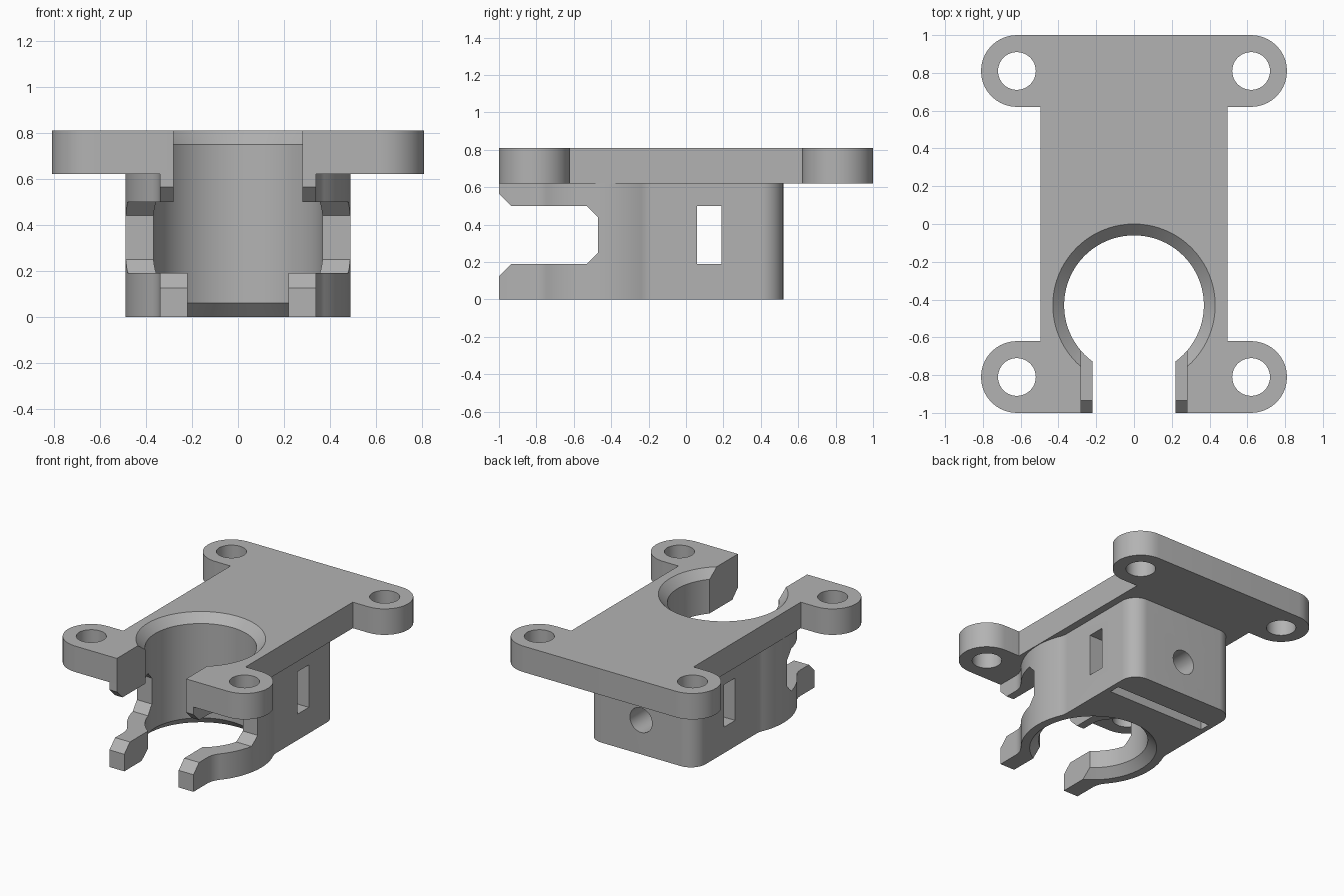
import bpy, bmesh
from math import cos, sin, pi, hypot, atan2, sqrt
from mathutils import Matrix

cube = bpy.data.objects.get("Cube")
if cube:
    bpy.data.objects.remove(cube, do_unlink=True)

grey = bpy.data.materials.new("grey plastic")
grey.use_nodes = True
colour = (0.45, 0.45, 0.45, 1)
grey.diffuse_color = colour
grey.node_tree.nodes["Principled BSDF"].inputs["Base Color"].default_value = colour


def finish(name, bm):
    bmesh.ops.recalc_face_normals(bm, faces=bm.faces)
    mesh = bpy.data.meshes.new(name)
    bm.to_mesh(mesh)
    bm.free()
    mesh.materials.append(grey)
    ob = bpy.data.objects.new(name, mesh)
    bpy.context.collection.objects.link(ob)
    return ob


def prism(name, points, low, high, axis="z"):
    """Extrude a flat outline along z, or a (y, z) outline along x."""
    place = (lambda p: (*p, low)) if axis == "z" else (lambda p: (low, *p))
    shift = (0, 0, high - low) if axis == "z" else (high - low, 0, 0)
    bm = bmesh.new()
    face = bm.faces.new([bm.verts.new(place(p)) for p in points])
    new = bmesh.ops.extrude_face_region(bm, geom=[face])["geom"]
    bmesh.ops.translate(bm, vec=shift, verts=[v for v in new if isinstance(v, bmesh.types.BMVert)])
    return finish(name, bm)


def box(name, x, y, z):
    return prism(name, [(x[0], y[0]), (x[1], y[0]), (x[1], y[1]), (x[0], y[1])], *z)


def rod(name, centre, radius, depth, turn=0):
    bm = bmesh.new()
    m = Matrix.Translation(centre) @ Matrix.Rotation(turn, 4, "X")
    bmesh.ops.create_cone(bm, cap_ends=True, segments=40, radius1=radius,
                          radius2=radius, depth=depth, matrix=m)
    return finish(name, bm)


def lathe(name, centre, profile, n=80):
    """Stack rings of (radius, z) into a closed solid."""
    bm = bmesh.new()
    rings = [[bm.verts.new((centre[0] + r * cos(2 * pi * i / n),
                            centre[1] + r * sin(2 * pi * i / n), z)) for i in range(n)]
             for r, z in profile]
    for a, b in zip(rings, rings[1:]):
        for i in range(n):
            j = (i + 1) % n
            bm.faces.new((a[i], a[j], b[j], b[i]))
    bm.faces.new(rings[0])
    bm.faces.new(rings[-1])
    return finish(name, bm)


def arc(cx, cy, r, a, b, n=14):
    return [(cx + r * cos(a + (b - a) * i / n), cy + r * sin(a + (b - a) * i / n))
            for i in range(n + 1)]


def mirrored(half):
    return half + [(-x, y) for x, y in reversed(half)]


def combine(target, tool, operation="DIFFERENCE"):
    mod = target.modifiers.new(tool.name, "BOOLEAN")
    mod.operation, mod.solver, mod.object = operation, "EXACT", tool
    bpy.context.view_layer.objects.active = target
    bpy.ops.object.modifier_apply(modifier=mod.name)
    bpy.data.objects.remove(tool, do_unlink=True)


EAR_X, EAR_Y, EAR_R = 0.62, 0.81, 0.19
BORE = (0, -0.43)
RING, SIDE, TIP, BACK, CORNER = 0.49, 0.44, 0.34, 0.52, 0.12

# Mounting plate with four rounded ears
half = arc(EAR_X, -EAR_Y, EAR_R, -pi / 2, pi / 2, 20) + [(0.495, -0.62), (0.495, 0.62)]
half += arc(EAR_X, EAR_Y, EAR_R, -pi / 2, pi / 2, 20)
bracket = prism("mounting_bracket", mirrored(half), 0.62, 0.81)

# Clip body: jaw tip, concave fillet, ring, waist fillet, rounded block
f = 0.15
drop = sqrt((RING + f) ** 2 - (TIP + f) ** 2)
rise = sqrt((RING + f) ** 2 - (SIDE + f) ** 2)
jaw_a = atan2(-drop, TIP + f)
waist_a = atan2(rise, SIDE + f)
half = [(TIP, -1)]
half += arc(TIP + f, BORE[1] - drop, f, pi, pi + jaw_a)
half += arc(*BORE, RING, jaw_a, waist_a, 24)[1:]
half += arc(SIDE + f, BORE[1] + rise, f, pi + waist_a, pi)[1:]
half += arc(SIDE - CORNER, BACK - CORNER, CORNER, 0, pi / 2)
combine(bracket, prism("clip_body", mirrored(half), 0, 0.62), "UNION")

# Main bore, chamfered at both ends
combine(bracket, lathe("bore", BORE, [(0.47, -0.04), (0.37, 0.06), (0.37, 0.75), (0.47, 0.85)]))

# Entry slot, narrower between the lower jaws
combine(bracket, box("lower_slot", (-0.22, 0.22), (-1.1, -0.45), (-0.1, 0.35)))
combine(bracket, box("upper_slot", (-0.28, 0.28), (-1.1, -0.6), (0.3, 0.9)))

# Sideways gap that separates upper and lower jaws
lower = [(-1.1, 0.025), (-0.935, 0.19), (-0.53, 0.19), (-0.47, 0.25)]
gap = lower + [(y, 0.69 - z) for y, z in reversed(lower)]
combine(bracket, prism("jaw_gap", gap, -0.7, 0.7, "x"))

# Strap window, rear screw hole and nut slot
combine(bracket, box("strap_window", (-0.7, 0.7), (0.06, 0.19), (0.19, 0.5)))
combine(bracket, box("nut_slot", (-0.4, 0.4), (0.23, 0.31), (-0.1, 0.42)))
combine(bracket, rod("screw_hole", (0, 0.43, 0.25), 0.09, 0.4, pi / 2))

# Ear holes
for sx in (-1, 1):
    for sy in (-1, 1):
        combine(bracket, rod("ear_hole", (sx * EAR_X, sy * EAR_Y, 0.7), 0.1, 0.5))

bpy.ops.object.select_all(action="DESELECT")
bracket.select_set(True)
bpy.context.view_layer.objects.active = bracket
bpy.ops.object.shade_smooth_by_angle(angle=pi / 6)
